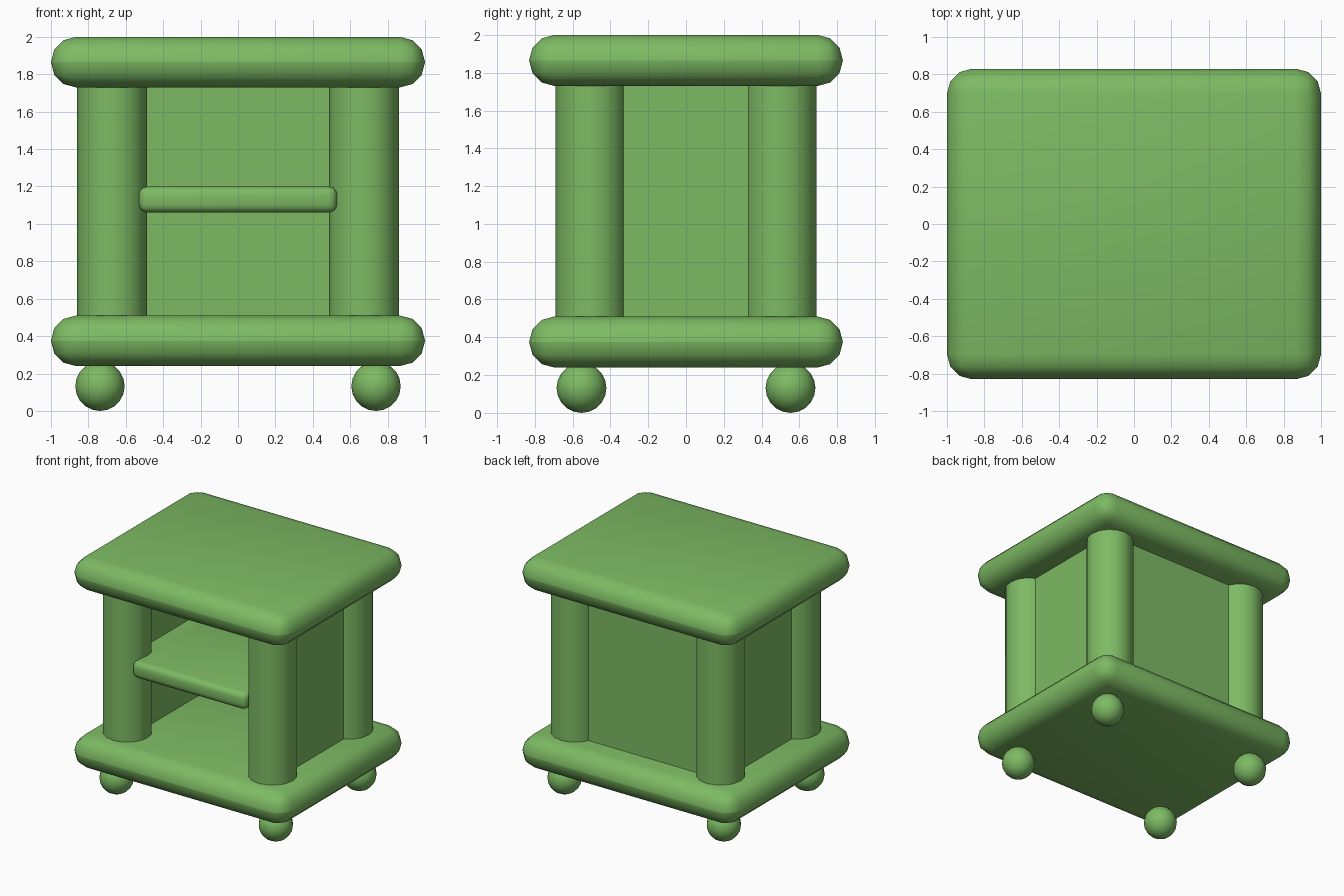
import bpy, math

if "Cube" in bpy.data.objects:
    bpy.data.objects.remove(bpy.data.objects["Cube"])

green = bpy.data.materials.new("leaf green")
green.diffuse_color = (0.205, 0.492, 0.126, 1)
green.use_nodes = True
green.node_tree.nodes["Principled BSDF"].inputs["Base Color"].default_value = green.diffuse_color


def finish(name, angle=40):
    ob = bpy.context.object
    ob.name = name
    ob.data.materials.append(green)
    bpy.ops.object.shade_smooth_by_angle(angle=math.radians(angle))
    return ob


def box(name, x, y, z, bevel=0, segments=3):
    """Box from (min, max) ranges, with optional rounded edges."""
    bpy.ops.mesh.primitive_cube_add(
        size=1, location=[(a + b) / 2 for a, b in (x, y, z)])
    ob = bpy.context.object
    ob.scale = [b - a for a, b in (x, y, z)]
    bpy.ops.object.transform_apply(location=False, rotation=False, scale=True)
    if bevel:
        mod = ob.modifiers.new("round", 'BEVEL')
        mod.width = bevel
        mod.segments = segments
        bpy.ops.object.modifier_apply(modifier=mod.name)
    return finish(name)


# Thick rounded top and base slabs
box("top_slab", (-1, 1), (-0.83, 0.83), (1.73, 2.0), 0.134)
box("base_slab", (-1, 1), (-0.83, 0.83), (0.24, 0.51), 0.134)

# Side and back panels, front left open
for s, side in ((-1, "left"), (1, "right")):
    box(side + "_panel", sorted((s * 0.605, s * 0.745)), (-0.5, 0.5), (0.45, 1.8))
box("back_panel", (-0.67, 0.67), (0.435, 0.575), (0.45, 1.8))

# Shelf with softened edges
box("shelf", (-0.53, 0.53), (-0.66, 0.5), (1.06, 1.20), 0.045)
# shelf core reaching the side panels behind the front posts
box("shelf_core", (-0.65, 0.65), (-0.45, 0.5), (1.065, 1.195))

# Round corner posts and ball feet
for sx, side in ((-1, "left"), (1, "right")):
    for sy, end in ((-1, "front"), (1, "back")):
        bpy.ops.mesh.primitive_cylinder_add(
            vertices=16, radius=0.187, depth=1.35,
            location=(sx * 0.673, sy * 0.503, 1.125))
        finish(f"{end}_{side}_post")
        bpy.ops.mesh.primitive_uv_sphere_add(
            segments=16, ring_count=10, radius=0.132,
            location=(sx * 0.738, sy * 0.553, 0.132))
        finish(f"{end}_{side}_foot")
